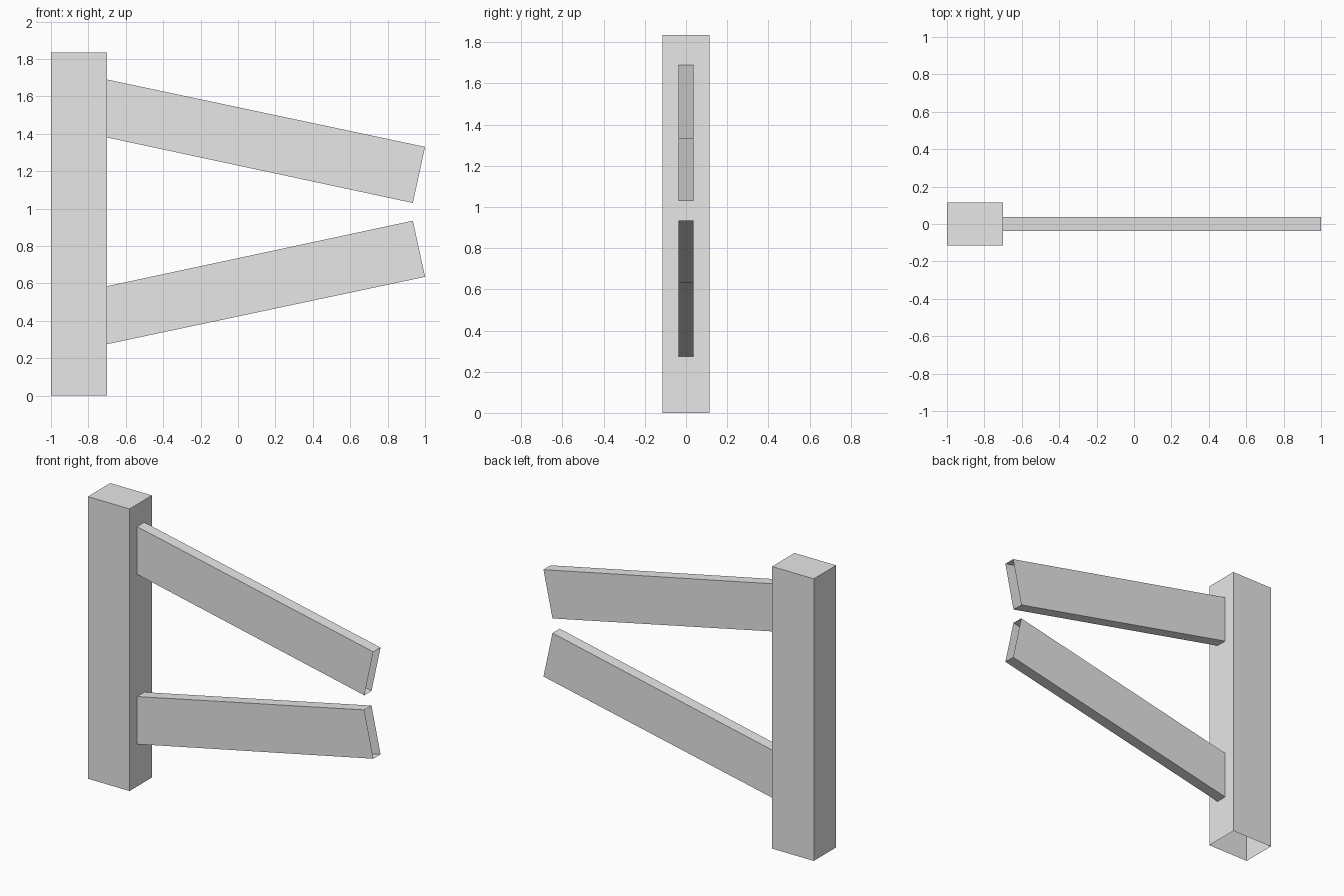
import bpy, bmesh

cube = bpy.data.objects.get("Cube")
if cube:
    bpy.data.objects.remove(cube, do_unlink=True)

GREY = (0.8, 0.8, 0.8, 1)
mat = bpy.data.materials.new("plain grey")
mat.use_nodes = True
mat.diffuse_color = GREY
mat.node_tree.nodes["Principled BSDF"].inputs["Base Color"].default_value = GREY


def board(name, profile, half_depth, open_edges):
    """Extrude an x-z outline through y; leave the listed outline edges open."""
    bm = bmesh.new()
    front = [bm.verts.new((x, -half_depth, z)) for x, z in profile]
    back = [bm.verts.new((x, half_depth, z)) for x, z in profile]
    bm.faces.new(front)
    bm.faces.new(back[::-1])
    n = len(profile)
    for i in range(n):
        j = (i + 1) % n
        if i not in open_edges:
            bm.faces.new((front[j], front[i], back[i], back[j]))
    mesh = bpy.data.meshes.new(name)
    bm.to_mesh(mesh)
    bm.free()
    mesh.materials.append(mat)
    obj = bpy.data.objects.new(name, mesh)
    bpy.context.collection.objects.link(obj)
    return obj


# Upright post, hollow with an open bottom
POST_X = -0.7
board("post", [(-1, 0), (POST_X, 0), (POST_X, 1.835), (-1, 1.835)], 0.115, {0})

# Sloping rails, open at both ends, mirrored about the rail mid height
MID = 0.9825
upper = [(POST_X, 1.38), (0.935, 1.03), (1, 1.33), (POST_X, 1.69)]
lower = [(x, 2 * MID - z) for x, z in reversed(upper)]
board("upper_rail", upper, 0.037, {1, 3})
board("lower_rail", lower, 0.037, {1, 3})
